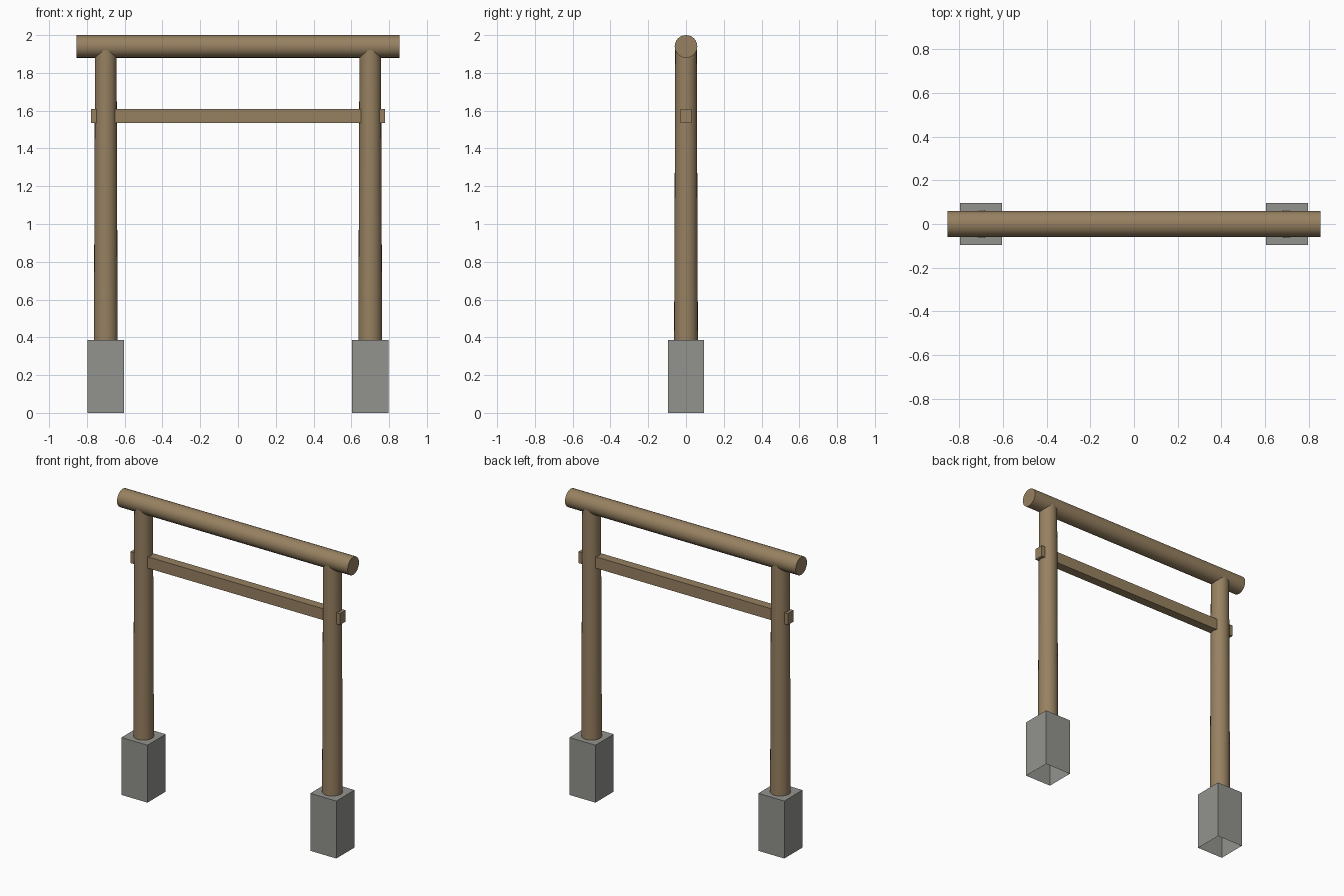
import bpy, bmesh, math
from mathutils import Matrix

cube = bpy.data.objects.get("Cube")
if cube:
    bpy.data.objects.remove(cube, do_unlink=True)


def material(name, rgb):
    mat = bpy.data.materials.new(name)
    mat.use_nodes = True
    mat.diffuse_color = (*rgb, 1)
    mat.node_tree.nodes["Principled BSDF"].inputs["Base Color"].default_value = (*rgb, 1)
    return mat


wood = material("weathered_wood", (0.31, 0.22, 0.12))
stone = material("grey_stone", (0.29, 0.29, 0.27))


def finish(name, bm, mat, smooth=False):
    mesh = bpy.data.meshes.new(name)
    bm.to_mesh(mesh)
    bm.free()
    mesh.materials.append(mat)
    obj = bpy.data.objects.new(name, mesh)
    bpy.context.collection.objects.link(obj)
    if smooth:
        bpy.ops.object.select_all(action="DESELECT")
        obj.select_set(True)
        bpy.context.view_layer.objects.active = obj
        bpy.ops.object.shade_smooth_by_angle(angle=math.radians(40))


def log(name, centre, r1, r2, length, turn=Matrix()):
    bm = bmesh.new()
    bmesh.ops.create_cone(bm, cap_ends=True, segments=24, radius1=r1, radius2=r2,
                          depth=length, matrix=Matrix.Translation(centre) @ turn)
    finish(name, bm, wood, smooth=True)


def box(name, centre, size, mat, open_bottom=False):
    bm = bmesh.new()
    bmesh.ops.create_cube(bm, matrix=Matrix.Translation(centre) @ Matrix.Diagonal((*size, 1)))
    if open_bottom:
        bm.normal_update()
        under = [f for f in bm.faces if f.normal.z < -0.9]
        bmesh.ops.delete(bm, geom=under, context="FACES_ONLY")
    finish(name, bm, mat)


# Hollow stone plinths and tapered posts that end inside the top beam
base_h, post_top = 0.385, 1.93
for side, x in (("left", 0.7), ("right", -0.7)):
    box(side + "_plinth", (x, 0, base_h / 2), (0.193, 0.193, base_h), stone, open_bottom=True)
    log(side + "_post", (x, 0, (base_h + post_top) / 2), 0.063, 0.057, post_top - base_h)

# Round top beam
log("top_beam", (0, 0, 1.94), 0.06, 0.06, 1.71, Matrix.Rotation(math.pi / 2, 4, "Y"))

# Square tie beam passing through both posts
box("tie_beam", (0, 0, 1.572), (1.554, 0.06, 0.076), wood)
